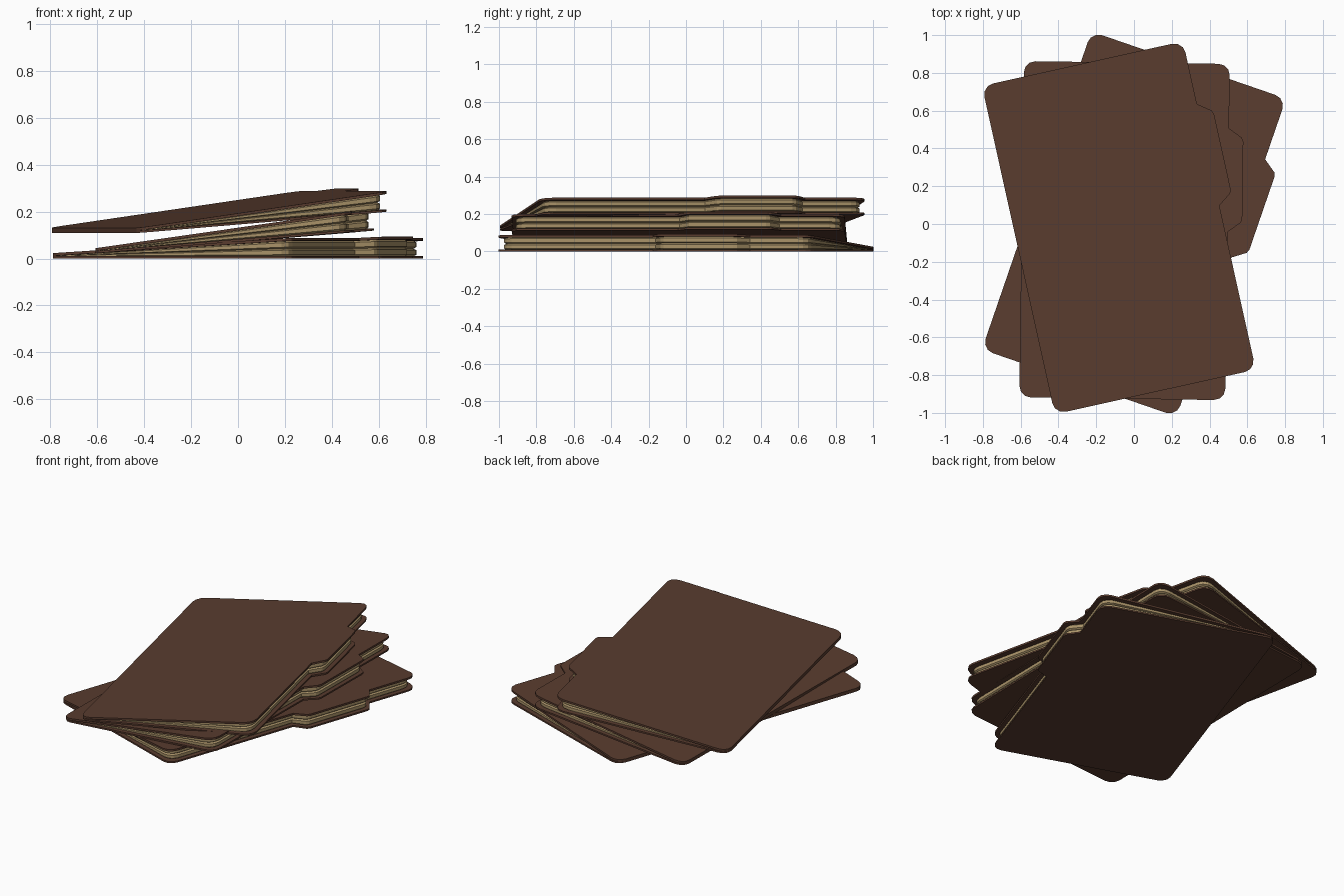
import bpy, bmesh, math
from mathutils import Matrix, Vector

if "Cube" in bpy.data.objects:
    bpy.data.objects.remove(bpy.data.objects["Cube"])

HW, HH = 0.545, 0.89        # half width and half height of a folder
WEDGE = 0.0606              # opening slope between the two covers
BOTTOM_T, TOP_T = 0.010, 0.012


def material(name, rgb):
    m = bpy.data.materials.new(name)
    m.diffuse_color = (*rgb, 1)
    m.use_nodes = True
    m.node_tree.nodes["Principled BSDF"].inputs["Base Color"].default_value = m.diffuse_color
    return m


brown = material("brown_card", (0.10, 0.045, 0.028))
tan = material("tan_paper", (0.40, 0.29, 0.14))


def outline(inset=0.0):
    """Rounded rectangle with an index tab on the right edge (counter-clockwise)."""
    w, h, r = HW - inset, HH - inset, 0.06
    pts = []

    def corner(sx, sy, start):
        for i in range(4):
            a = math.radians(start + 30 * i)
            pts.append((sx * (w - r) + r * math.cos(a), sy * (h - r) + r * math.sin(a)))

    corner(1, -1, -90)
    t = 0.622 - inset
    pts.extend([(w, 0.0 + inset * 0.4), (t - 0.008, 0.05 + inset * 0.4), (t, 0.07 + inset * 0.4),
                (t, 0.48 - inset * 0.4), (t - 0.008, 0.50 - inset * 0.4), (w, 0.55 - inset * 0.4)])
    corner(1, 1, 0)
    corner(-1, 1, 90)
    corner(-1, -1, 180)
    return pts


def loft(name, rings, mat, place):
    """Solid from stacked outlines; each ring is (inset, height function of u)."""
    bm = bmesh.new()
    loops = [[bm.verts.new((u, v, height(u))) for u, v in outline(inset)]
             for inset, height in rings]
    n = len(loops[0])
    for a, b in zip(loops, loops[1:]):
        for i in range(n):
            j = (i + 1) % n
            bm.faces.new((a[i], a[j], b[j], b[i]))
    bm.faces.new(loops[0][::-1])
    bm.faces.new(loops[-1])
    bm.normal_update()
    me = bpy.data.meshes.new(name)
    bm.to_mesh(me)
    bm.free()
    me.materials.append(mat)
    ob = bpy.data.objects.new(name, me)
    ob.matrix_world = place
    bpy.context.collection.objects.link(ob)


def folder(label, x, y, z, turn, tilt):
    place = Matrix.Translation(Vector((x, y, z))) @ Matrix.Rotation(math.radians(turn), 4, 'Z')

    def plane(offset, f):
        # f = 0 follows the bottom cover, f = 1 follows the top cover
        return lambda u: offset + (tilt + WEDGE * f) * (u + HW)

    # covers
    loft(label + "_bottom_cover", [(0, plane(0, 0)), (0, plane(BOTTOM_T, 0))], brown, place)
    loft(label + "_top_cover",
         [(0, plane(BOTTOM_T, 1)), (0, plane(BOTTOM_T + TOP_T, 1))], brown, place)
    # scalloped paper stack between them
    profile = [(0, .030), (.1, .022), (.4, .022), (.5, .032), (.6, .022), (.9, .022), (1, .030)]
    loft(label + "_pages", [(inset, plane(BOTTOM_T, f)) for f, inset in profile], tan, place)


folder("lower_folder", 0.0, 0.0, 0.0, -19.0, 0.0)
folder("middle_folder", -0.05, -0.035, 0.022, -0.8, 0.083)
folder("upper_folder", -0.08, -0.02, 0.109, 12.5, 0.083)
